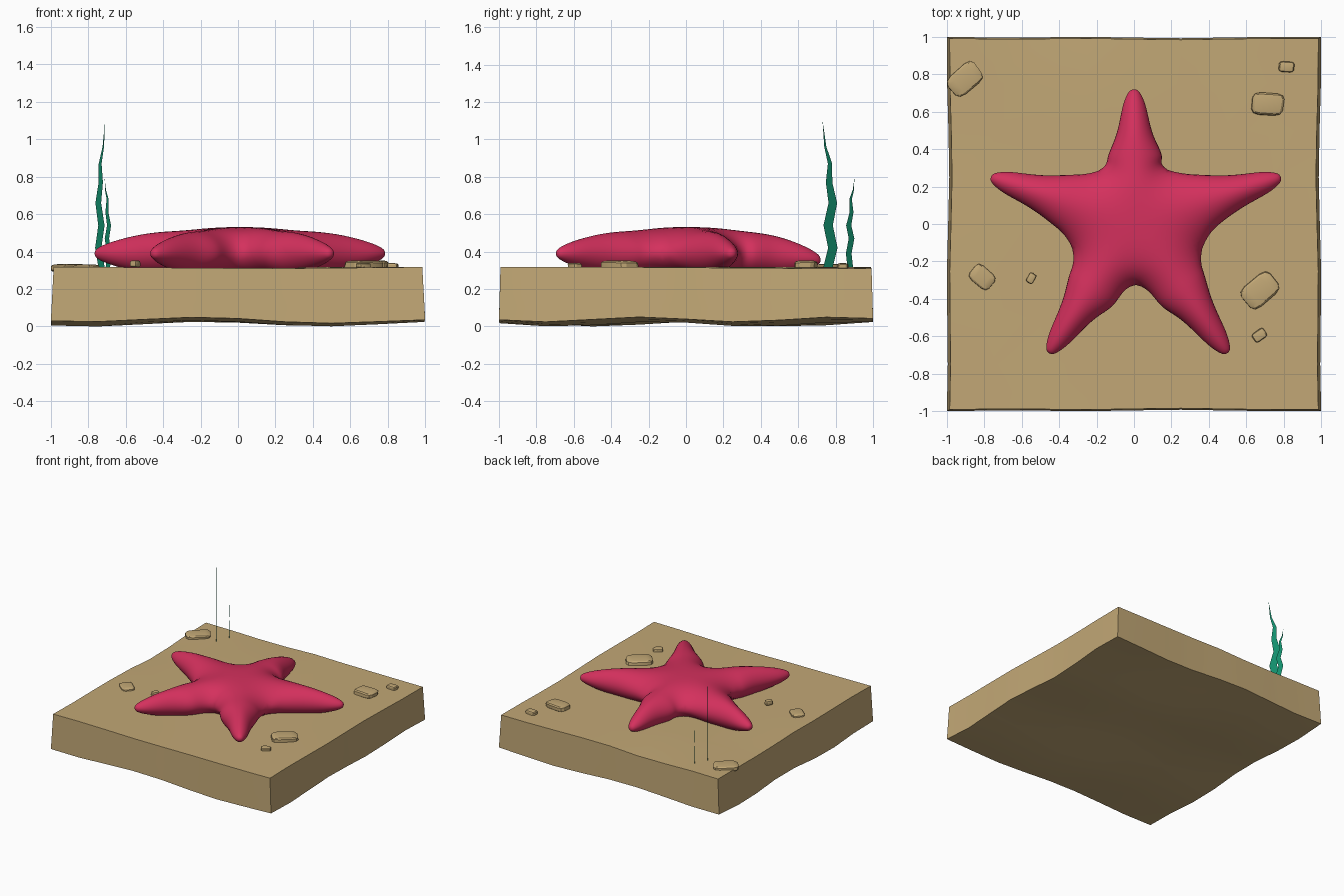
import bpy
import bmesh
import math
import random
from mathutils import Vector, Matrix

random.seed(4)
if "Cube" in bpy.data.objects:
    bpy.data.objects.remove(bpy.data.objects["Cube"])


def material(name, rgb):
    mat = bpy.data.materials.new(name)
    mat.use_nodes = True
    mat.diffuse_color = (*rgb, 1)
    mat.node_tree.nodes["Principled BSDF"].inputs["Base Color"].default_value = (*rgb, 1)
    return mat


SAND = material("sand", (0.54, 0.39, 0.18))
CRIMSON = material("crimson", (0.66, 0.03, 0.11))
GREEN = material("sea_green", (0.006, 0.27, 0.15))


def add_object(name, bm, mat, smooth_angle=None):
    mesh = bpy.data.meshes.new(name)
    bm.to_mesh(mesh)
    bm.free()
    mesh.materials.append(mat)
    if smooth_angle is not None:
        mesh.shade_smooth()
        mesh.set_sharp_from_angle(angle=math.radians(smooth_angle))
    obj = bpy.data.objects.new(name, mesh)
    bpy.context.collection.objects.link(obj)
    return obj


# Sand slab: gridded box with gently wavy faces, slightly narrower at the top
def build_slab():
    bm = bmesh.new()
    bmesh.ops.create_cube(bm, size=2)
    bmesh.ops.subdivide_edges(bm, edges=bm.edges[:], cuts=7, use_grid_fill=True)
    for v in bm.verts:
        x, y, t = v.co.x, v.co.y, (v.co.z + 1) / 2
        bottom = 0.026 + 0.013 * math.sin(5 * x + 2.5) + 0.013 * math.sin(6 * y + 2 + x)
        top = 0.314 + 0.004 * math.sin(3 * x + 2 * y)
        if x < -0.99 or y > 0.99:
            top -= 0.02 * max(0, math.sin(4 * (x - y) + 1)) * (1 - abs(x * y))
        v.co.z = bottom + (top - bottom) * t
        if abs(x) > 0.99:
            v.co.x -= x * (0.015 * t + 0.014 * (1 - y * y) * (1 + math.sin(5 * y)) / 2)
        if abs(y) > 0.99:
            v.co.y -= y * (0.008 * t + 0.008 * (1 - x * x) * (1 + math.sin(6 * x)) / 2)
    low = min(v.co.z for v in bm.verts)
    for v in bm.verts:
        if v.co.z < 0.1:
            v.co.z -= low
    add_object("sand_slab", bm, SAND, 35)


# Starfish: five arms of diamond sections joined at a hub, then subdivided
MID = 0.39
TIPS = [(0.0, 0.72), (-0.765, 0.25), (-0.455, -0.69), (0.5, -0.69), (0.785, 0.25)]
VALLEYS = [(-0.19, 0.285), (-0.33, -0.13), (0.01, -0.325), (0.365, -0.13), (0.18, 0.29)]
# fraction along the arm, half width, top height above the middle
STATIONS = [(0.5, 0.145, 0.117), (0.63, 0.107, 0.107), (0.76, 0.08, 0.088),
            (0.88, 0.06, 0.062), (0.965, 0.035, 0.035)]


def build_starfish():
    bm = bmesh.new()

    def vert(p, z):
        return bm.verts.new((p[0], p[1], z))

    hub = Vector((0.01, 0.0))
    hub_top, hub_bottom = vert(hub, 0.53), vert(hub, 0.27)
    valleys = [vert(p, MID) for p in VALLEYS]
    bases = []
    for i, tip in enumerate(TIPS):
        axis = Vector(tip) - hub
        side = Vector((-axis.y, axis.x)).normalized()
        drop = 0.035 if i == 0 else 0
        start = hub + axis * 0.34
        ring = [valleys[i], vert(start, 0.517), valleys[i - 1], vert(start, 0.275)]
        bases.append(ring)
        for f, width, height in STATIONS:
            p = hub + axis * f
            z = MID - drop * f ** 3
            nxt = [vert(p + side * width, z), vert(p, z + height),
                   vert(p - side * width, z), vert(p, z - height)]
            for k in range(4):
                bm.faces.new((ring[k], ring[k - 1], nxt[k - 1], nxt[k]))
            ring = nxt
        end = vert(tip, MID - drop)
        for k in range(4):
            bm.faces.new((ring[k], ring[k - 1], end))
    for i in range(5):
        j = (i + 1) % 5
        bm.faces.new((hub_top, bases[i][1], valleys[i], bases[j][1]))
        bm.faces.new((hub_bottom, bases[j][3], valleys[i], bases[i][3]))
    bmesh.ops.recalc_face_normals(bm, faces=bm.faces[:])
    obj = add_object("starfish", bm, CRIMSON)
    obj.data.shade_smooth()
    sub = obj.modifiers.new("smooth_body", "SUBSURF")
    sub.levels = sub.render_levels = 3
    # Push the cage out until the smoothed skin passes through the planned points
    goal = [v.co.copy() for v in obj.data.vertices]
    for _ in range(8):
        bpy.context.view_layer.update()
        graph = bpy.context.evaluated_depsgraph_get()
        skin = obj.evaluated_get(graph).data
        now = [skin.vertices[k].co.copy() for k in range(len(goal))]
        for v, want, got in zip(obj.data.vertices, goal, now):
            v.co += (want - got) * 0.9
        obj.data.update()


# Pebbles: flattened, chamfered blocks
def build_pebble(name, x, y, z, length, width, height, turn):
    bm = bmesh.new()
    bmesh.ops.create_cube(bm, size=1)
    for v in bm.verts:
        v.co *= random.uniform(0.92, 1.08)
    bmesh.ops.bevel(bm, geom=bm.edges[:], offset=0.24, segments=2, profile=0.5,
                    affect='EDGES')
    size = Matrix.Diagonal((length, width, height, 1))
    spin = Matrix.Rotation(math.radians(turn), 4, 'Z')
    bm.transform(Matrix.Translation((x, y, z)) @ spin @ size)
    add_object(name, bm, SAND, 25)


# Seaweed: thin zigzag ribbons that narrow to a point
def build_seaweed(name, path, half, slope, x0, y0):
    bm = bmesh.new()
    rows = []
    for i, (y, z) in enumerate(path):
        w = half * min(1, 1.6 * (1 - i / (len(path) - 1)))
        rows.append([bm.verts.new((x0 - slope * (q - y0), q, z))
                     for q in ((y - w, y + w) if w else (y,))])
    for a, b in zip(rows, rows[1:]):
        bm.faces.new(a + b[::-1])
    add_object(name, bm, GREEN)


build_slab()
build_starfish()
pebbles = [
    ("pebble_back_right", -0.905, 0.77, 0.312, 0.19, 0.13, 0.045, 40),
    ("pebble_back_left", 0.715, 0.64, 0.328, 0.17, 0.12, 0.05, -5),
    ("pebble_back_left_small", 0.815, 0.84, 0.32, 0.08, 0.055, 0.035, -5),
    ("pebble_front_right", -0.81, -0.285, 0.315, 0.135, 0.1, 0.035, -40),
    ("pebble_front_right_small", -0.55, -0.29, 0.335, 0.055, 0.04, 0.035, 60),
    ("pebble_front_left", 0.675, -0.355, 0.328, 0.2, 0.14, 0.05, 40),
    ("pebble_front_left_small", 0.67, -0.595, 0.325, 0.075, 0.055, 0.03, 35),
]
for spec in pebbles:
    build_pebble(*spec)
build_seaweed("tall_seaweed", [(0.755, 0.3), (0.785, 0.42), (0.76, 0.54), (0.785, 0.66),
              (0.765, 0.77), (0.77, 0.87), (0.745, 0.96), (0.73, 1.1)],
              0.025, 0.667, -0.71, 0.73)
build_seaweed("short_seaweed", [(0.88, 0.3), (0.87, 0.39), (0.885, 0.47), (0.87, 0.54),
              (0.885, 0.61), (0.88, 0.68), (0.895, 0.73), (0.9, 0.79)],
              0.015, 0.78, -0.685, 0.865)
